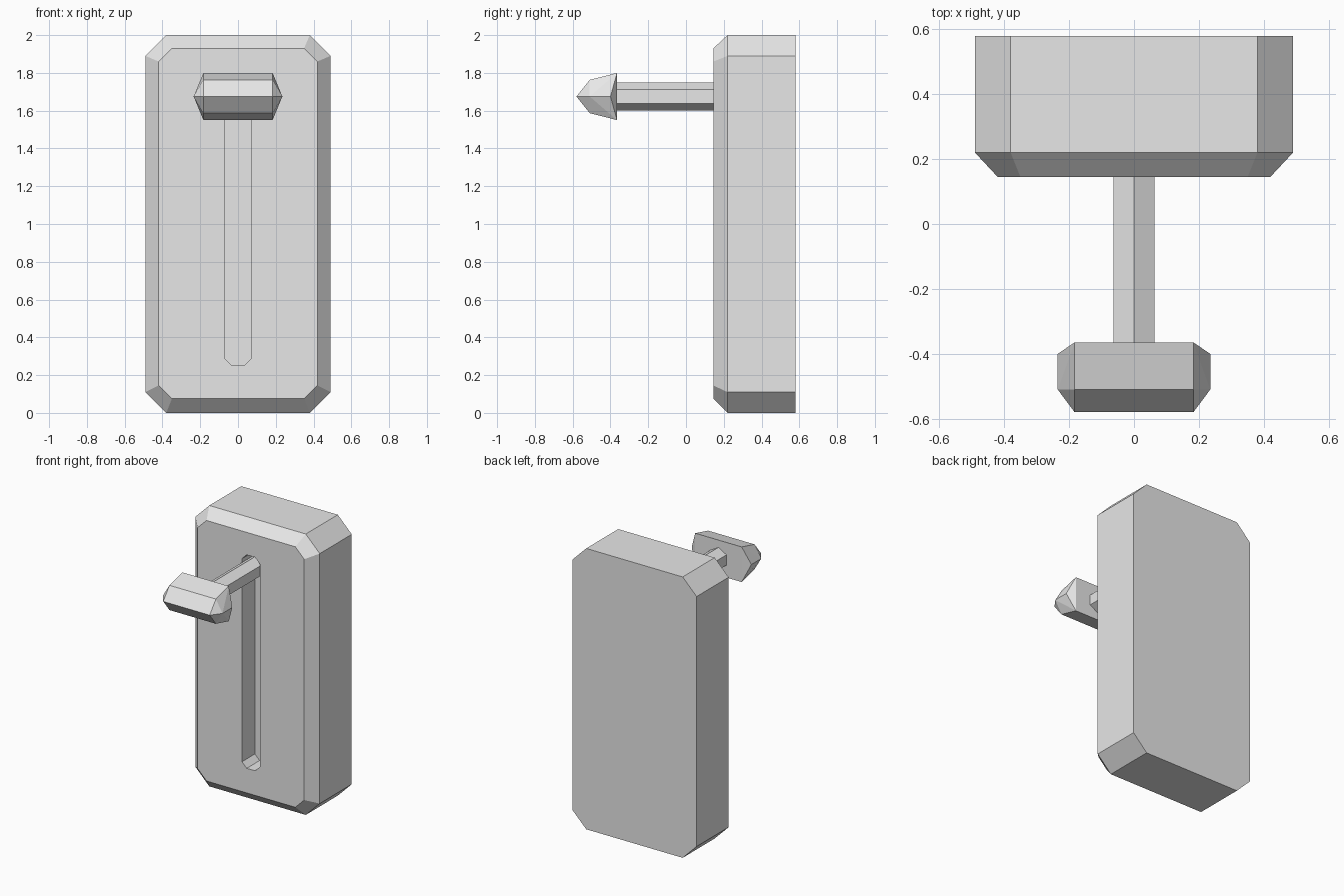
import bpy
import bmesh
from math import pi
from mathutils import Matrix

cube = bpy.data.objects.get("Cube")
if cube:
    bpy.data.objects.remove(cube, do_unlink=True)

grey = bpy.data.materials.new("plain_grey")
grey.use_nodes = True
grey.diffuse_color = (0.8, 0.8, 0.8, 1)
grey.node_tree.nodes["Principled BSDF"].inputs["Base Color"].default_value = grey.diffuse_color


def finish(name, bm):
    """Turn a bmesh into a flat-shaded object."""
    bmesh.ops.recalc_face_normals(bm, faces=bm.faces)
    mesh = bpy.data.meshes.new(name)
    bm.to_mesh(mesh)
    bm.free()
    mesh.materials.append(grey)
    obj = bpy.data.objects.new(name, mesh)
    bpy.context.collection.objects.link(obj)
    return obj


def cut_corner_ring(bm, y, half, low, high, cut):
    """Upright rectangle with cut corners, as a ring of eight vertices."""
    inner = half - cut
    outline = [(inner, low), (half, low + cut), (half, high - cut), (inner, high),
               (-inner, high), (-half, high - cut), (-half, low + cut), (-inner, low)]
    return [bm.verts.new((x, y, z)) for x, z in outline]


# Housing: back, shoulder, bevelled front, slot mouth and slot floor in one loft
bm = bmesh.new()
sections = [
    (0.58, 0.49, 0.0, 2.0, 0.11),
    (0.22, 0.49, 0.0, 2.0, 0.11),
    (0.145, 0.42, 0.075, 1.93, 0.07),
    (0.145, 0.07, 0.25, 1.77, 0.037),
    (0.29, 0.07, 0.25, 1.77, 0.037),
]
rings = [cut_corner_ring(bm, *s) for s in sections]
for a, b in zip(rings, rings[1:]):
    for i in range(len(a)):
        j = (i + 1) % len(a)
        bm.faces.new((a[i], a[j], b[j], b[i]))
bm.faces.new(rings[0])
bm.faces.new(rings[-1])
finish("housing", bm)

# Lever rod: hexagonal bar with a ridge on top, from the knob to the slot floor
knob_back, slot_floor, lever_z = -0.365, 0.29, 1.675
bm = bmesh.new()
bmesh.ops.create_cone(bm, cap_ends=True, segments=6, radius1=0.073, radius2=0.073,
                      depth=slot_floor - knob_back)
bmesh.ops.transform(
    bm, verts=bm.verts,
    matrix=Matrix.Translation((0, (slot_floor + knob_back) / 2, lever_z)) @ Matrix.Rotation(pi / 2, 4, "X"))
finish("lever_rod", bm)

# Lever knob: five-sided bar with pointed ends
bm = bmesh.new()
profile = [(knob_back, 0.125), (knob_back, -0.125), (-0.51, 0.088), (-0.51, -0.088), (-0.58, 0)]
for side in (-1, 1):
    for y, dz in profile:
        bm.verts.new((side * 0.183, y, lever_z + dz))
    for y in (-0.40, -0.51):
        bm.verts.new((side * 0.235, y, lever_z))
bmesh.ops.convex_hull(bm, input=bm.verts)
bmesh.ops.dissolve_limit(bm, angle_limit=0.02, verts=bm.verts, edges=bm.edges)
finish("lever_knob", bm)
